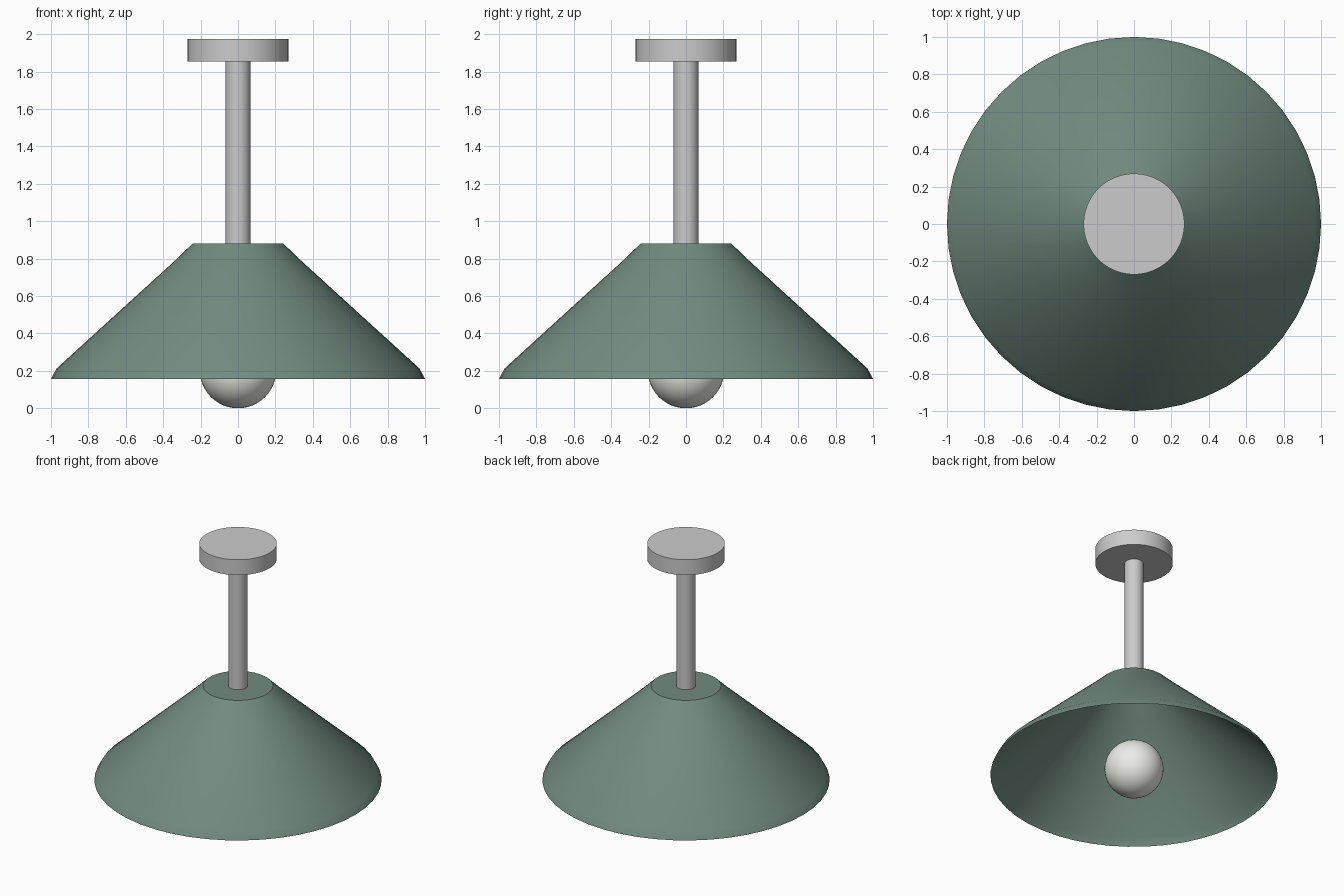
import bpy, bmesh, math

if "Cube" in bpy.data.objects:
    bpy.data.objects.remove(bpy.data.objects["Cube"])

SIDES = 48


def material(name, color):
    mat = bpy.data.materials.new(name)
    mat.diffuse_color = color
    mat.use_nodes = True
    mat.node_tree.nodes["Principled BSDF"].inputs["Base Color"].default_value = mat.diffuse_color
    return mat


def finish(obj, mat=None):
    if mat:
        obj.data.materials.append(mat)
    bpy.ops.object.select_all(action='DESELECT')
    obj.select_set(True)
    bpy.context.view_layer.objects.active = obj
    bpy.ops.object.shade_smooth_by_angle(angle=math.radians(35))


def lathe(name, profile, mat=None, cap_bottom=True):
    """Spin (radius, z) points, listed bottom to top, about the z axis."""
    bm = bmesh.new()
    rings = []
    for r, z in profile:
        rings.append([bm.verts.new((r * math.cos(2 * math.pi * i / SIDES),
                                    r * math.sin(2 * math.pi * i / SIDES), z))
                      for i in range(SIDES)])
    for low, high in zip(rings, rings[1:]):
        for i in range(SIDES):
            j = (i + 1) % SIDES
            bm.faces.new((low[i], low[j], high[j], high[i]))
    bm.faces.new(rings[-1])
    if cap_bottom:
        bm.faces.new(rings[0][::-1])
    mesh = bpy.data.meshes.new(name)
    bm.to_mesh(mesh)
    bm.free()
    obj = bpy.data.objects.new(name, mesh)
    bpy.context.collection.objects.link(obj)
    finish(obj, mat)
    return obj


green = material("shade_green", (0.17, 0.26, 0.22, 1))
white = material("bulb_white", (0.85, 0.85, 0.80, 1))

# Ceiling mount and hanging rod
lathe("ceiling_mount", [(0.27, 1.855), (0.27, 1.973)])
lathe("rod", [(0.067, 0.87), (0.067, 1.86)])

# Conical sheet shade, closed on top and open below
lathe("shade", [(1.0, 0.157), (0.97, 0.213), (0.345, 0.782), (0.243, 0.88)],
      green, cap_bottom=False)

# Round bulb
bpy.ops.mesh.primitive_uv_sphere_add(segments=SIDES, ring_count=24,
                                     radius=0.205, location=(0, 0, 0.205))
bulb = bpy.context.object
bulb.name = "bulb"
finish(bulb, white)
